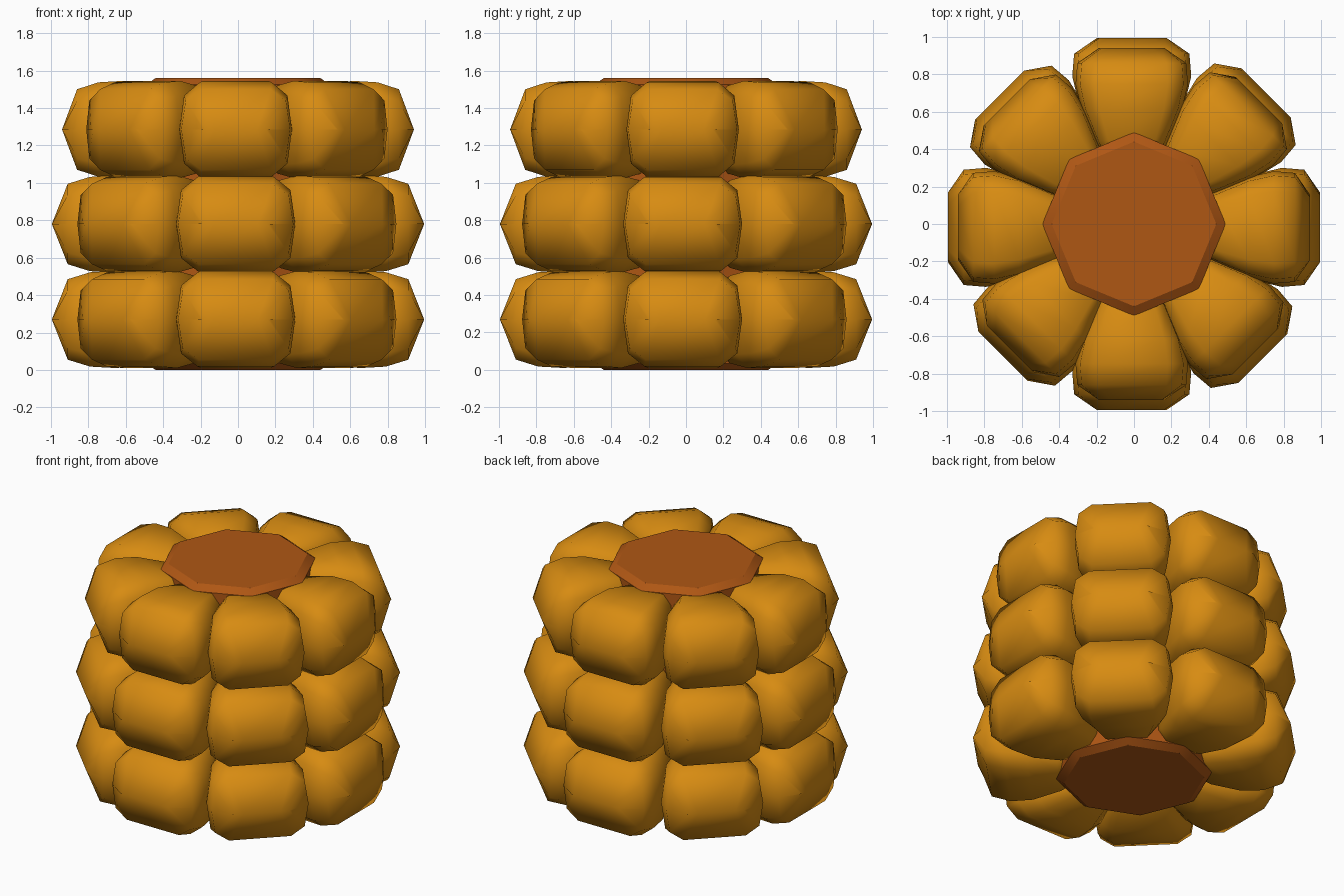
import bpy, bmesh, math
from mathutils import Vector

if "Cube" in bpy.data.objects:
    bpy.data.objects.remove(bpy.data.objects["Cube"])


def material(name, color):
    m = bpy.data.materials.new(name)
    m.diffuse_color = (*color, 1)
    m.use_nodes = True
    m.node_tree.nodes["Principled BSDF"].inputs["Base Color"].default_value = m.diffuse_color
    return m


kernel_mat = material("golden_yellow", (0.68, 0.26, 0.006))
core_mat = material("rust_orange", (0.43, 0.095, 0.007))


def finish(bm, name, mat, angle):
    bmesh.ops.remove_doubles(bm, verts=bm.verts, dist=0.0005)
    bmesh.ops.recalc_face_normals(bm, faces=bm.faces)
    me = bpy.data.meshes.new(name)
    bm.to_mesh(me)
    bm.free()
    me.materials.append(mat)
    ob = bpy.data.objects.new(name, me)
    bpy.context.collection.objects.link(ob)
    bpy.context.view_layer.objects.active = ob
    for o in bpy.context.selected_objects:
        o.select_set(False)
    ob.select_set(True)
    bpy.ops.object.shade_smooth_by_angle(angle=math.radians(angle))
    return ob


def loft(bm, rings):
    rows = [[bm.verts.new(p) for p in ring] for ring in rings]
    n = len(rows[0])
    for a, b in zip(rows, rows[1:]):
        for i in range(n):
            j = (i + 1) % n
            bm.faces.new((a[i], a[j], b[j], b[i]))
    return rows


# Core: octagonal post with a small bevel at both ends
bm = bmesh.new()
profile = [(0.44, 0), (0.49, 0.035), (0.49, 1.525), (0.44, 1.56)]
rows = loft(bm, [[(r * math.cos(k * math.pi / 4), r * math.sin(k * math.pi / 4), z)
                  for k in range(8)] for r, z in profile])
bm.faces.new(rows[0])
bm.faces.new(rows[-1])
finish(bm, "core", core_mat, 30)

# Kernel cross-section (unit half width, half height)
section = [(1, 0), (0.92, 0.72), (0.64, 1), (-0.64, 1), (-0.92, 0.72),
           (-1, 0), (-0.92, -0.72), (-0.64, -1), (0.64, -1), (0.92, -0.72)]
# Sections outward from the core: radius, half width, half height
stations = [(0.32, 0.13, 0.17), (0.47, 0.205, 0.235), (0.65, 0.285, 0.26),
            (0.79, 0.318, 0.252), (0.91, 0.308, 0.215), (0.995, 0.185, 0.0)]


def kernel(name, angle, z, size):
    out = Vector((math.cos(angle), math.sin(angle), 0))
    side = Vector((-out.y, out.x, 0))
    shift = side.dot(Vector((-0.012, -0.018, 0)))
    bm = bmesh.new()
    rings = []
    for r, w, h in stations:
        rings.append([out * (r * size) + side * (t * w * size + shift)
                      + Vector((0, 0, z + v * h)) for t, v in section])
    rows = loft(bm, rings)
    bm.faces.new(rows[0])
    # drop faces that vanish where the tip narrows to a ridge
    bmesh.ops.dissolve_degenerate(bm, dist=0.0001, edges=bm.edges)
    finish(bm, name, kernel_mat, 70)


# Three stacked rings of eight kernels, the top ring a little smaller
for level, (z, size) in enumerate([(0.27, 1.0), (0.78, 1.0), (1.285, 0.945)]):
    for k in range(8):
        kernel(f"kernel_{level + 1}_{k + 1}", k * math.pi / 4, z, size)
